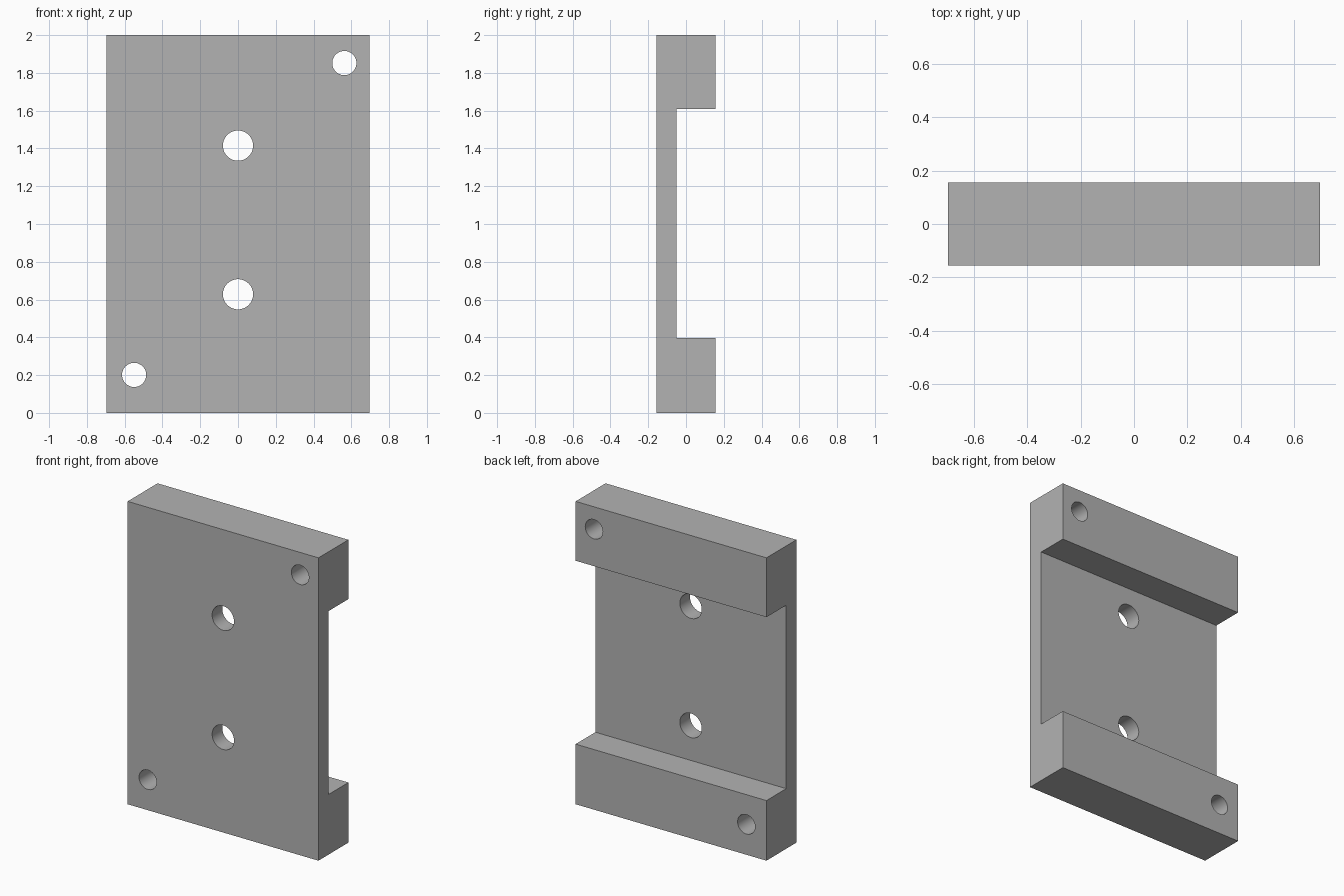
import bpy
import bmesh
import math

cube = bpy.data.objects.get("Cube")
if cube:
    bpy.data.objects.remove(cube, do_unlink=True)

HALF_W, HALF_D, HEIGHT = 0.697, 0.156, 2.0
FLOOR_Y, LOW_Z, HIGH_Z = -0.05, 0.397, 1.608

# Plain grey material
grey = bpy.data.materials.new("plain_grey")
grey.use_nodes = True
colour = (0.45, 0.45, 0.45, 1)
grey.diffuse_color = colour
grey.node_tree.nodes["Principled BSDF"].inputs["Base Color"].default_value = colour

# Channel-shaped side profile (y, z), extruded across the width
profile = [(-HALF_D, 0), (HALF_D, 0), (HALF_D, LOW_Z), (FLOOR_Y, LOW_Z),
           (FLOOR_Y, HIGH_Z), (HALF_D, HIGH_Z), (HALF_D, HEIGHT), (-HALF_D, HEIGHT)]
bm = bmesh.new()
side = bm.faces.new([bm.verts.new((-HALF_W, y, z)) for y, z in profile])
extruded = bmesh.ops.extrude_face_region(bm, geom=[side])
moved = [v for v in extruded["geom"] if isinstance(v, bmesh.types.BMVert)]
bmesh.ops.translate(bm, verts=moved, vec=(2 * HALF_W, 0, 0))
bmesh.ops.recalc_face_normals(bm, faces=bm.faces)
mesh = bpy.data.meshes.new("mounting_plate")
bm.to_mesh(mesh)
bm.free()
mesh.materials.append(grey)
plate = bpy.data.objects.new("mounting_plate", mesh)
bpy.context.collection.objects.link(plate)


def drill(x, z, radius):
    """Cut a round hole through the plate from front to back."""
    bpy.ops.mesh.primitive_cylinder_add(vertices=48, radius=radius, depth=1,
                                        location=(x, 0, z),
                                        rotation=(math.pi / 2, 0, 0))
    cutter = bpy.context.object
    cutter.name = "hole_cutter"
    cutter.hide_render = True
    cutter.data.materials.append(grey)
    cut = plate.modifiers.new("hole", "BOOLEAN")
    cut.operation = "DIFFERENCE"
    cut.solver = "EXACT"
    cut.object = cutter
    bpy.context.view_layer.objects.active = plate
    bpy.ops.object.modifier_apply(modifier=cut.name)
    bpy.data.objects.remove(cutter, do_unlink=True)


# Two centre holes and two smaller holes in opposite corners
for hole in [(0, 0.628, 0.08), (0, 1.415, 0.08),
             (-0.55, 0.201, 0.064), (0.563, 1.852, 0.064)]:
    drill(*hole)

# Smooth hole walls, sharp block edges
bpy.ops.object.select_all(action="DESELECT")
plate.select_set(True)
bpy.context.view_layer.objects.active = plate
bpy.ops.object.shade_smooth_by_angle(angle=math.radians(30))
